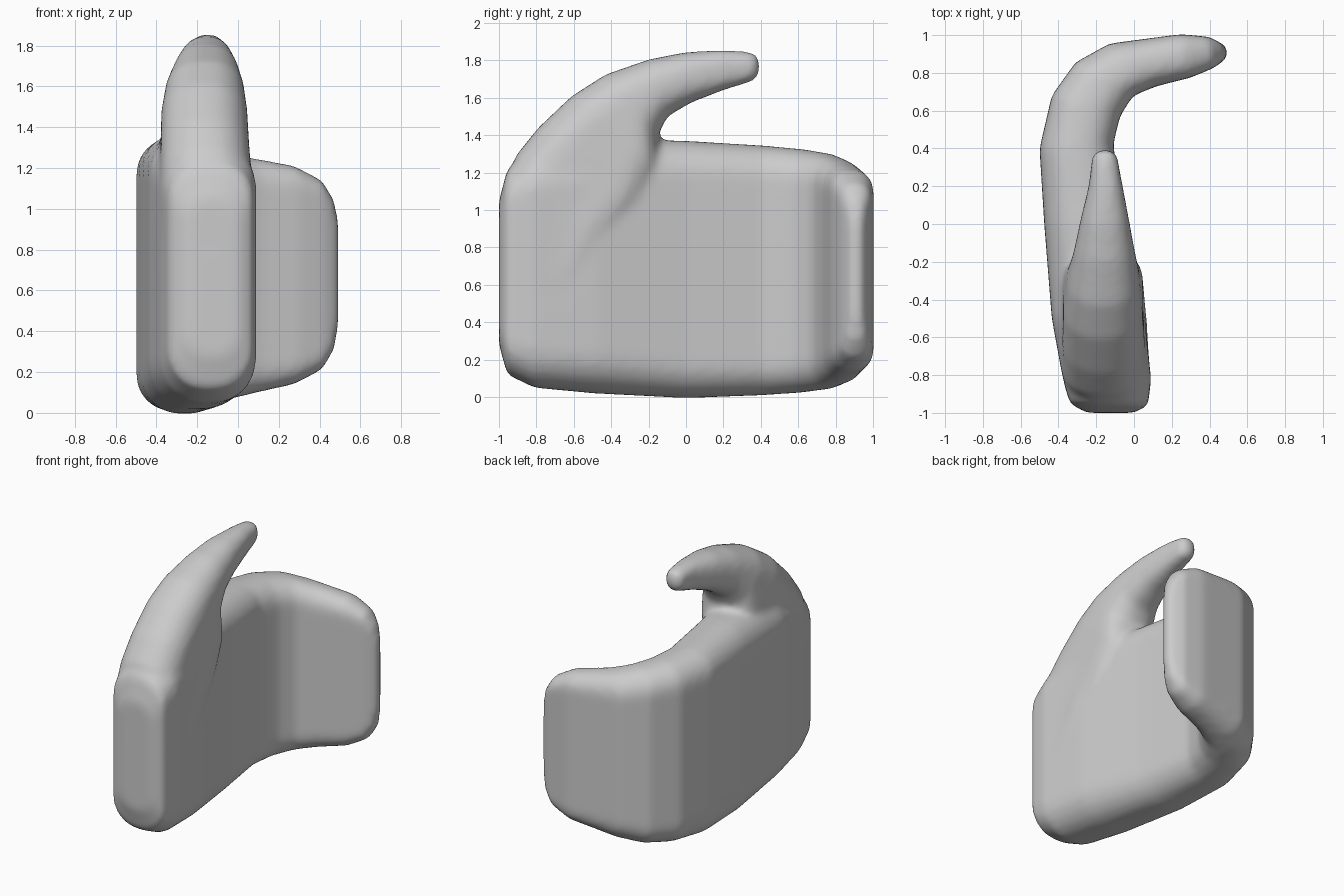
import bpy, bmesh, math
from mathutils import Vector

if "Cube" in bpy.data.objects:
    bpy.data.objects.remove(bpy.data.objects["Cube"])


def section(center, u, v, a, b, n=6):
    """Rounded rectangle, half sizes a, b along unit axes u, v."""
    r = 0.88 * min(a, b)
    pts = []
    for k, (sx, sy) in enumerate([(1, 1), (-1, 1), (-1, -1), (1, -1)]):
        for i in range(n):
            t = math.pi / 2 * (k + i / (n - 1))
            pts.append(center + u * (sx * (a - r) + r * math.cos(t))
                       + v * (sy * (b - r) + r * math.sin(t)))
    return pts


def loft(bm, sections):
    rings = [[bm.verts.new(p) for p in s] for s in sections]
    n = len(rings[0])
    for r0, r1 in zip(rings, rings[1:]):
        for i in range(n):
            j = (i + 1) % n
            bm.faces.new((r0[i], r0[j], r1[j], r1[i]))
    bm.faces.new(rings[0][::-1])
    bm.faces.new(rings[-1])


# Palm and folded fingers: outer x,y, inner x,y, bottom z, top z
palm = [
    (-.25, -1.0, .00, -1.0, .28, 1.05),
    (-.34, -.95, .075, -.96, .12, 1.22),
    (-.38, -.80, .09, -.82, .05, 1.32),
    (-.435, -.50, .055, -.48, .02, 1.38),
    (-.475, 0, -.05, 0, -.005, 1.37),
    (-.50, .40, -.11, .42, .01, 1.345),
    (-.435, .68, -.075, .57, .025, 1.325),
    (-.31, .855, -.005, .68, .045, 1.30),
    (-.13, .955, .12, .73, .08, 1.26),
    (.25, 1.005, .30, .775, .14, 1.21),
    (.40, .99, .42, .825, .21, 1.14),
    (.475, .95, .47, .86, .31, 1.04),
    (.495, .93, .492, .88, .45, .92),
]
# Thumb: upper y,z, lower y,z, left x, right x
thumb = [
    (.395, 1.80, .395, 1.73, -.185, -.12),
    (.365, 1.845, .365, 1.69, -.22, -.09),
    (.20, 1.855, .20, 1.64, -.24, -.06),
    (0, 1.845, .03, 1.575, -.285, -.025),
    (-.20, 1.805, -.10, 1.50, -.32, .005),
    (-.43, 1.725, -.15, 1.40, -.355, .03),
    (-.61, 1.61, -.13, 1.20, -.375, .045),
    (-.79, 1.44, -.22, 1.00, -.38, .055),
    (-.91, 1.29, -.40, .75, -.38, .07),
    (-.975, 1.12, -.50, .55, -.37, .075),
    (-.985, .80, -.60, .42, -.36, .08),
]

bm = bmesh.new()
secs = []
for ox, oy, ix, iy, zb, zt in palm:
    o, i = Vector((ox, oy, 0)), Vector((ix, iy, 0))
    c = (o + i) / 2 + Vector((0, 0, (zb + zt) / 2))
    secs.append(section(c, (i - o).normalized(), Vector((0, 0, 1)),
                        (i - o).length / 2, (zt - zb) / 2))
loft(bm, secs)
secs = []
for uy, uz, ly, lz, xl, xr in thumb:
    U, L = Vector((0, uy, uz)), Vector((0, ly, lz))
    c = (U + L) / 2 + Vector(((xl + xr) / 2, 0, 0))
    secs.append(section(c, Vector((1, 0, 0)), (U - L).normalized(),
                        (xr - xl) / 2, (U - L).length / 2))
loft(bm, secs[::-1])

# Make every closed shell face outward
bmesh.ops.recalc_face_normals(bm, faces=bm.faces)
me = bpy.data.meshes.new("hand")
bm.to_mesh(me)
bm.free()
hand = bpy.data.objects.new("hand", me)
bpy.context.collection.objects.link(hand)

# Fuse palm and thumb into one soft skin
rm = hand.modifiers.new("fuse", 'REMESH')
rm.mode = 'VOXEL'
rm.voxel_size = 0.022
rm.use_smooth_shade = True
sm = hand.modifiers.new("soften", 'SMOOTH')
sm.factor = 0.5
sm.iterations = 10
